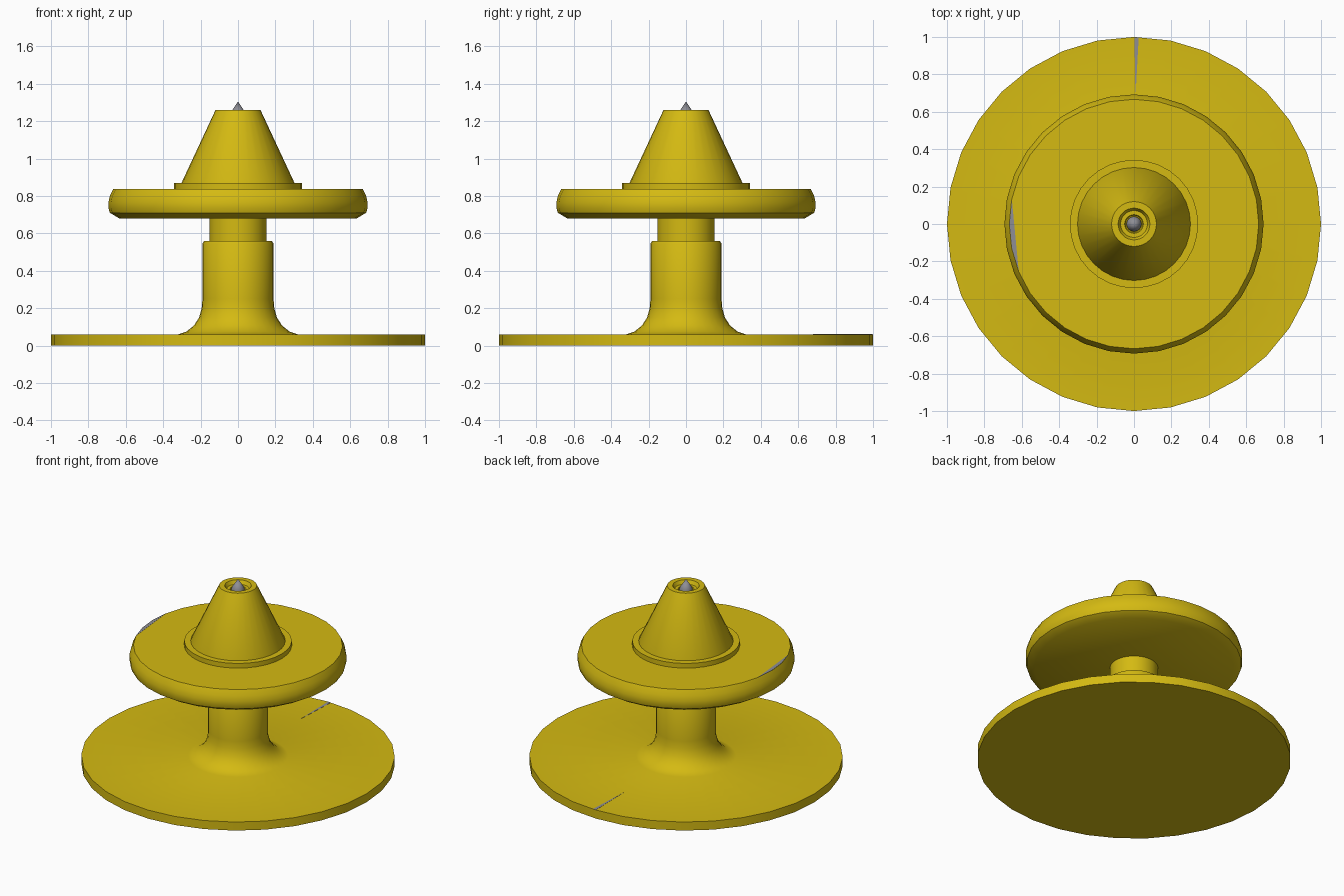
import bpy, bmesh, math

if "Cube" in bpy.data.objects:
    bpy.data.objects.remove(bpy.data.objects["Cube"])

SIDES = 32


def material(name, colour):
    m = bpy.data.materials.new(name)
    m.diffuse_color = (*colour, 1)
    m.use_nodes = True
    m.node_tree.nodes["Principled BSDF"].inputs["Base Color"].default_value = m.diffuse_color
    return m


YELLOW = material("yellow", (0.66, 0.49, 0.006))
GREY = material("grey", (0.27, 0.27, 0.30))


def finish(name, bm, mat, angle=None):
    me = bpy.data.meshes.new(name)
    bm.to_mesh(me)
    bm.free()
    me.materials.append(mat)
    ob = bpy.data.objects.new(name, me)
    bpy.context.collection.objects.link(ob)
    if angle:
        bpy.ops.object.select_all(action='DESELECT')
        ob.select_set(True)
        bpy.context.view_layer.objects.active = ob
        bpy.ops.object.shade_smooth_by_angle(angle=math.radians(angle))
    return ob


def lathe(name, profile, mat=YELLOW, angle=35):
    """Turn a list of (radius, height) points around the z axis."""
    bm = bmesh.new()
    rings = []
    for r, z in profile:
        if r == 0:
            rings.append([bm.verts.new((0, 0, z))] * SIDES)
        else:
            rings.append([bm.verts.new((r * math.cos(2 * math.pi * i / SIDES),
                                        r * math.sin(2 * math.pi * i / SIDES), z))
                          for i in range(SIDES)])
    for a, b in zip(rings, rings[1:]):
        for i in range(SIDES):
            j = (i + 1) % SIDES
            corners = list(dict.fromkeys((a[i], a[j], b[j], b[i])))
            bm.faces.new(corners)
    bmesh.ops.recalc_face_normals(bm, faces=bm.faces)
    return finish(name, bm, mat, angle)


def plate(name, points, z):
    """Thin flat mark lying on a top face."""
    bm = bmesh.new()
    face = bm.faces.new([bm.verts.new((x, y, z)) for x, y in points])
    out = bmesh.ops.extrude_face_region(bm, geom=[face])
    for v in out["geom"]:
        if isinstance(v, bmesh.types.BMVert):
            v.co.z += 0.001
    bmesh.ops.recalc_face_normals(bm, faces=bm.faces)
    return finish(name, bm, GREY)


# Base plate with flared stem and narrower neck
lathe("base_and_stem", [
    (0, 0), (1, 0), (1, 0.06), (0.32, 0.06), (0.275, 0.075), (0.235, 0.108),
    (0.208, 0.15), (0.194, 0.2), (0.19, 0.25), (0.19, 0.545), (0.18, 0.56),
    (0.153, 0.56), (0.153, 0.7), (0, 0.7)])

# Wide round-edged disc
lathe("upper_disc", [
    (0, 0.68), (0.635, 0.68), (0.685, 0.71), (0.693, 0.735), (0.693, 0.765),
    (0.685, 0.8), (0.667, 0.837), (0, 0.837)])

# Collar and cone with stepped hollow at the top
lathe("collar", [(0, 0.83), (0.343, 0.83), (0.343, 0.87), (0, 0.87)])
lathe("cone", [
    (0, 0.86), (0.302, 0.86), (0.302, 0.87), (0.12, 1.26), (0.085, 1.26),
    (0.072, 1.235), (0.05, 1.235), (0.045, 1.225), (0, 1.225)])

# Pointed tip
lathe("tip", [(0, 1.22), (0.04, 1.22), (0.04, 1.245), (0, 1.305)], GREY)

# Thin grey marks on the base and the disc
plate("base_mark", [(0.002, 0.998), (0.025, 0.995), (0.008, 0.68)], 0.06)
plate("disc_mark", [(-0.653, 0.13), (-0.666, 0), (-0.653, -0.13), (-0.616, -0.255)], 0.837)
